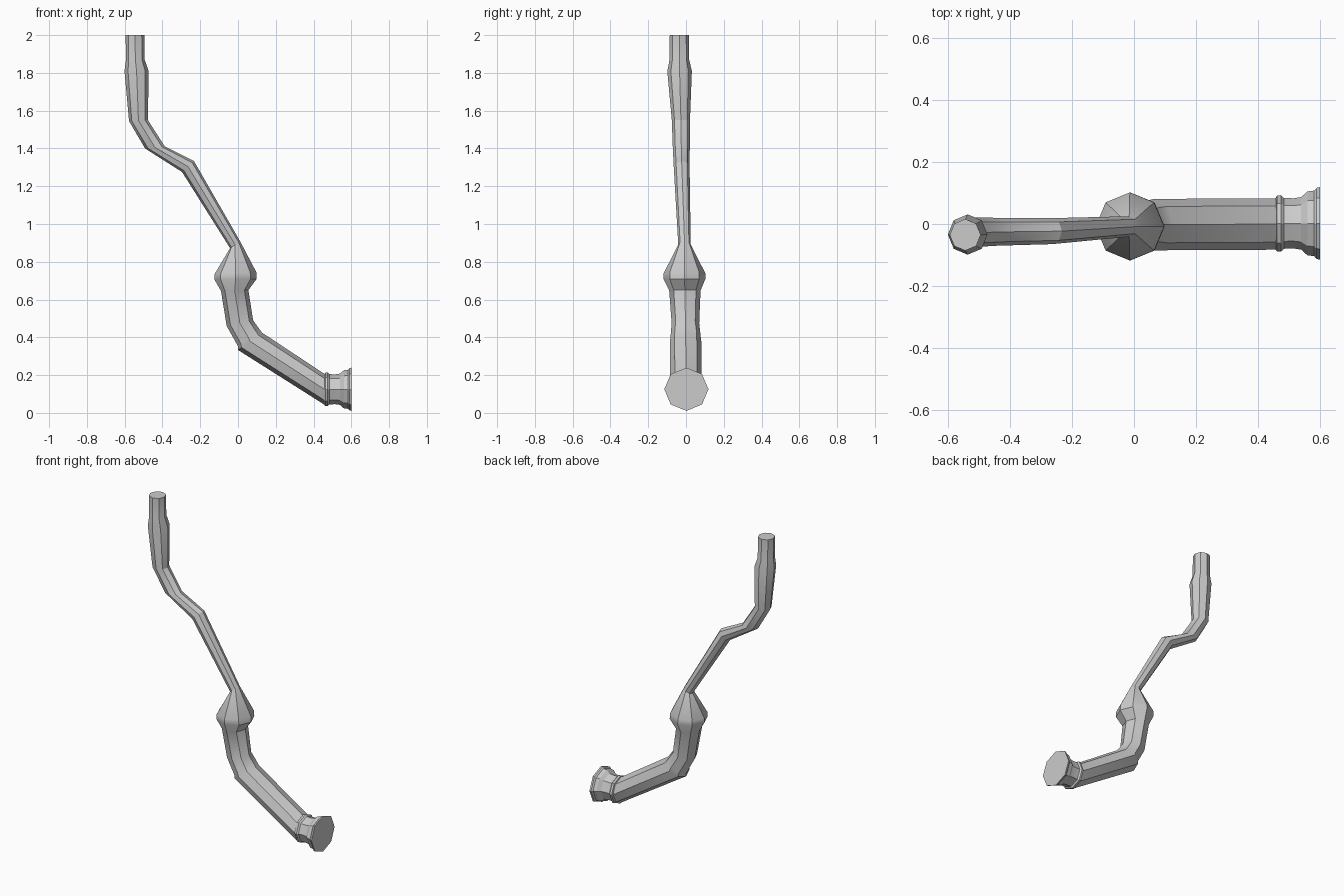
import bpy, bmesh
from math import cos, sin, pi
from mathutils import Vector


def loft(name, rings, sides=8):
    """Skin octagonal rings: (x, z) of the outer side, (x, z) of the inner side, y centre, y radius."""
    bm = bmesh.new()
    loops = []
    for xa, za, xb, zb, yc, ry in rings:
        a, b = Vector((xa, yc, za)), Vector((xb, yc, zb))
        mid, half = (a + b) / 2, (b - a) / 2
        loops.append([bm.verts.new(mid + half * cos(2 * pi * i / sides)
                                   + Vector((0, ry * sin(2 * pi * i / sides), 0)))
                      for i in range(sides)])
    for r, s in zip(loops, loops[1:]):
        for i in range(sides):
            j = (i + 1) % sides
            bm.faces.new((r[i], r[j], s[j], s[i]))
    bm.faces.new(loops[0])
    bm.faces.new(loops[-1])
    bmesh.ops.recalc_face_normals(bm, faces=bm.faces)
    mesh = bpy.data.meshes.new(name)
    bm.to_mesh(mesh)
    bm.free()
    ob = bpy.data.objects.new(name, mesh)
    bpy.context.collection.objects.link(ob)
    bpy.ops.object.select_all(action='DESELECT')
    ob.select_set(True)
    bpy.context.view_layer.objects.active = ob
    bpy.ops.object.shade_smooth_by_angle(angle=pi / 6)
    return ob


# Thin upper pipe with its double bend
shoulder = (-0.042, 0.872, 0.011, 0.909, -0.008, 0.033)
loft("upper_pipe", [
    (-0.595, 2.00, -0.495, 2.00, -0.035, 0.051),
    (-0.593, 1.87, -0.494, 1.87, -0.035, 0.052),
    (-0.601, 1.81, -0.473, 1.81, -0.034, 0.065),
    (-0.577, 1.545, -0.477, 1.55, -0.027, 0.048),
    (-0.492, 1.40, -0.387, 1.41, -0.025, 0.045),
    (-0.296, 1.275, -0.233, 1.333, -0.023, 0.042),
    shoulder])

# Swollen joint and thick lower pipe with its elbow
pipe_end = (0.455, 0.045, 0.46, 0.205, 0.0, 0.083)
loft("lower_pipe", [
    shoulder,
    (-0.124, 0.735, 0.097, 0.745, -0.008, 0.11),
    (-0.124, 0.705, 0.099, 0.71, -0.008, 0.11),
    (-0.09, 0.645, 0.055, 0.65, -0.006, 0.083),
    (-0.06, 0.46, 0.08, 0.49, -0.003, 0.073),
    (0.0, 0.352, 0.105, 0.455, -0.002, 0.08),
    (0.0, 0.333, 0.127, 0.425, -0.002, 0.083),
    pipe_end])

# Collar, neck and flared mouth
profile = [(0.462, 0.09), (0.475, 0.091), (0.484, 0.082), (0.515, 0.081), (0.54, 0.085),
           (0.56, 0.103), (0.582, 0.106), (0.59, 0.115), (0.6, 0.117)]
loft("end_flange", [pipe_end] + [(x, 0.125 - r * 0.975, x, 0.125 + r * 0.975, 0.002, r)
                                 for x, r in profile])
